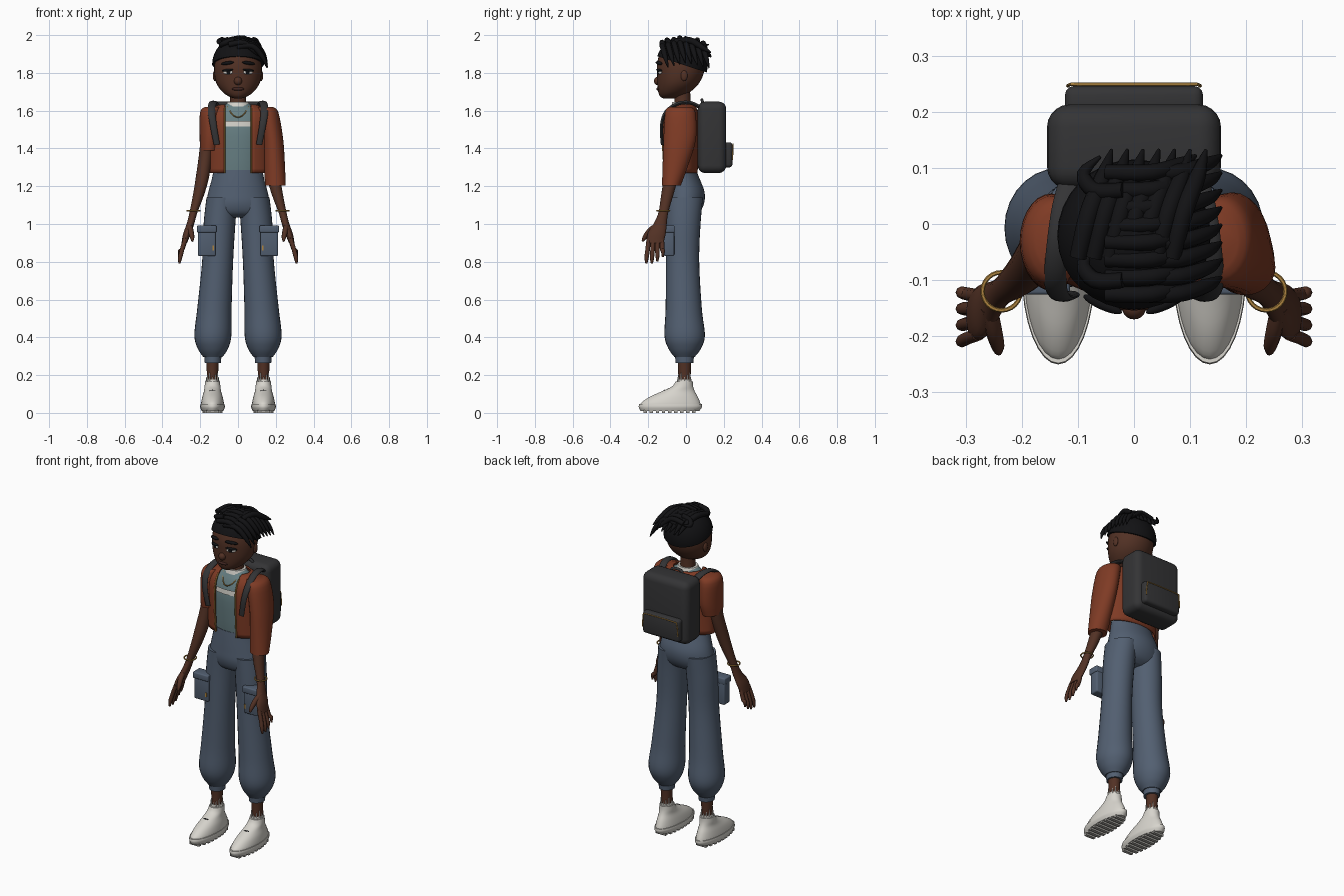
import bpy, bmesh, math, random
from mathutils import Vector, Matrix

random.seed(4)
COLORS = {
    "skin": (.085, .031, .018), "hair_black": (.006, .006, .007), "rust": (.21, .043, .018),
    "shirt_teal": (.14, .22, .235), "denim": (.085, .115, .165), "charcoal": (.034, .034, .036),
    "off_white": (.68, .66, .61), "gold": (.42, .23, .05), "sole_grey": (.42, .41, .38),
    "lip": (.05, .018, .014)}
MATS = {}
for k, c in COLORS.items():
    MATS[k] = bpy.data.materials.new(k)
    MATS[k].diffuse_color = (*c, 1)


def finish(bm, name, mat, angle=45):
    bmesh.ops.recalc_face_normals(bm, faces=bm.faces)
    me = bpy.data.meshes.new(name)
    bm.to_mesh(me)
    bm.free()
    me.materials.append(MATS[mat])
    me.shade_smooth()
    me.set_sharp_from_angle(angle=math.radians(angle))
    ob = bpy.data.objects.new(name, me)
    bpy.context.collection.objects.link(ob)
    return ob


def smooth(pts, k):
    """Catmull-Rom interpolation of number tuples."""
    out = []
    for i in range(len(pts) - 1):
        p0, p1, p2, p3 = pts[max(i - 1, 0)], pts[i], pts[i + 1], pts[min(i + 2, len(pts) - 1)]
        for j in range(k):
            t = j / k
            out.append(tuple(.5 * (2 * b + (c - a) * t + (2 * a - 5 * b + 4 * c - d) * t * t
                                   + (3 * b - a - 3 * c + d) * t ** 3)
                             for a, b, c, d in zip(p0, p1, p2, p3)))
    return out + [tuple(pts[-1])]


def skin_rings(bm, rings, closed=True, caps=True):
    vs = [[bm.verts.new(p) for p in r] for r in rings]
    n = len(vs[0])
    for a, b in zip(vs, vs[1:]):
        for i in range(n if closed else n - 1):
            j = (i + 1) % n
            bm.faces.new((a[i], a[j], b[j], b[i]))
    if closed and caps:
        bm.faces.new(vs[0])
        bm.faces.new(vs[-1])


def loft(name, rings, mat, n=28, k=4, gap=0, front=0, caps=True):
    """Stack of ellipses (z, cx, cy, rx, ry). gap: half width left open in front;
    front: half width of a strip kept in front only."""
    bm, out = bmesh.new(), []
    for z, cx, cy, rx, ry in smooth(rings, k):
        w = math.asin(min((gap or front) / rx, .9)) if gap or front else 0
        a0, a1 = (-w, w) if front else (w, 2 * math.pi - w)
        m = n - 1 if gap or front else n
        out.append([(cx + rx * math.sin(a0 + (a1 - a0) * i / m),
                     cy - ry * math.cos(a0 + (a1 - a0) * i / m), z) for i in range(n)])
    skin_rings(bm, out, not (gap or front), caps)
    return finish(bm, name, mat)


def tube(name, pts, mat, ref=(1, 0, 0), flat=1, n=8, k=4):
    """Tapered tube through (x, y, z, r); flat squashes it across ref."""
    p, bm, out = smooth(pts, k), bmesh.new(), []
    for i, q in enumerate(p):
        t = (Vector(p[min(i + 1, len(p) - 1)][:3]) - Vector(p[max(i - 1, 0)][:3])).normalized()
        u = Vector(ref)
        u = (u - t * u.dot(t)).normalized()
        v = t.cross(u)
        out.append([Vector(q[:3]) + q[3] * (u * math.cos(a) + v * flat * math.sin(a))
                    for a in (2 * math.pi * j / n for j in range(n))])
    skin_rings(bm, out)
    return finish(bm, name, mat, 60)


def ball(name, loc, size, mat, rz=0, ry=0):
    bm = bmesh.new()
    m = (Matrix.Translation(loc) @ Matrix.Rotation(rz, 4, 'Z') @ Matrix.Rotation(ry, 4, 'Y')
         @ Matrix.Diagonal((*size, 1)))
    bmesh.ops.create_uvsphere(bm, u_segments=20, v_segments=12, radius=1, matrix=m)
    return finish(bm, name, mat)


def box(name, lo, hi, mat, bevel=.01, seg=3):
    lo, hi, bm = Vector(lo), Vector(hi), bmesh.new()
    bmesh.ops.create_cube(bm, size=1, matrix=Matrix.Translation((lo + hi) / 2)
                          @ Matrix.Diagonal((*(hi - lo), 1)))
    if bevel:
        bmesh.ops.bevel(bm, geom=bm.edges[:], offset=bevel, segments=seg, profile=.5, affect='EDGES')
    return finish(bm, name, mat, 40)


# Head and neck
loft("head", [(1.665, 0, -.09, .02, .03), (1.676, 0, -.082, .05, .055), (1.70, 0, -.062, .083, .085),
              (1.74, 0, -.043, .112, .108), (1.79, 0, -.031, .125, .122), (1.85, 0, -.026, .124, .127),
              (1.91, 0, -.025, .106, .11), (1.95, 0, -.025, .07, .075), (1.965, 0, -.025, .02, .02)],
     "skin", 32)
loft("neck", [(1.60, 0, -.02, .055, .05), (1.64, 0, -.018, .043, .042), (1.72, 0, -.02, .042, .042)], "skin")

# Face
ball("nose", (0, -.15, 1.757), (.021, .02, .022), "skin")
ball("lips", (0, -.147, 1.715), (.032, .01, .009), "lip")
for s in (-1, 1):
    ball("ear", (s * .123, -.01, 1.785), (.01, .018, .028), "skin")
    ball("eye_white", (s * .053, -.14, 1.803), (.027, .008, .011), "off_white", s * .42)
    ball("iris", (s * .051, -.146, 1.804), (.013, .005, .011), "hair_black", s * .4)
    ball("eyelash", (s * .055, -.142, 1.814), (.033, .01, .007), "hair_black", s * .42, s * .1)
    ball("eyebrow", (s * .056, -.143, 1.852), (.038, .01, .009), "hair_black", s * .42, s * .12)

# Hair cap, trimmed by a plane that slopes down to the back
bm = bmesh.new()
bmesh.ops.create_uvsphere(bm, u_segments=32, v_segments=20, radius=1, matrix=Matrix.Translation(
    (0, -.022, 1.843)) @ Matrix.Diagonal((.137, .137, .145, 1)))
cut = bmesh.ops.bisect_plane(bm, geom=bm.verts[:] + bm.edges[:] + bm.faces[:], plane_co=(0, 0, 1.838),
                             plane_no=(0, .33, 1), clear_inner=True)
bmesh.ops.holes_fill(bm, edges=[e for e in bm.edges if e.is_boundary])
finish(bm, "hair_cap", "hair_black")

# Locs swept to the back and to one side
for i in range(7):
    x = -.07 + i * .028
    tube("back_loc", [(x - .03, -.06, 1.965, .015), (x - .01, .02, 1.972, .017),
                      (x + .015, .085, 1.935, .015), (x + .03, .132, 1.88 + random.uniform(0, .03), .003)],
         "hair_black")
for i in range(8):
    y = -.125 + i * .031
    top = 1.985 - abs(y + .025) * .25
    for dx, drop in ((0, .03), (.045, .09)):
        tube("side_loc", [(-.05 + dx, y, top - .01 - dx * .3, .014), (.03 + dx, y, top - dx * .4, .015),
                          (.085 + dx, y + .015, top - .03 - drop * .5, .013),
                          (.11 + dx, y + .03, top - .04 - drop, .003)], "hair_black", (0, 1, 0))
for y in (-.1, .06):
    tube("loose_loc", [(-.02, y, 1.975, .014), (-.07, y, 1.96, .015), (-.09, y + .03, 1.945, .012),
                       (-.06, y + .06, 1.95, .003)], "hair_black", (0, 0, 1))

# Shirt with pale chest band and collar
shirt = [(1.255, 0, -.025, .125, .072), (1.35, 0, -.03, .13, .078), (1.5, 0, -.033, .142, .082),
         (1.58, 0, -.025, .13, .072), (1.625, 0, -.02, .075, .055), (1.64, 0, -.02, .058, .05)]
loft("shirt", shirt, "shirt_teal")
loft("chest_band", [(1.515, 0, -.034, .143, .086), (1.545, 0, -.033, .14, .085)], "off_white", front=.07)
loft("shirt_collar", [(1.622, 0, -.02, .066, .058), (1.645, 0, -.02, .057, .052)], "off_white")
tube("necklace", [(-.055, -.06, 1.62, .003), (-.03, -.1, 1.58, .003), (0, -.112, 1.565, .003),
                  (.03, -.1, 1.58, .003), (.055, -.06, 1.62, .003)], "gold", (0, 0, 1))

# Open jacket
body = [(1.27, 0, -.03, .163, .088), (1.4, 0, -.033, .163, .094), (1.52, 0, -.033, .172, .095),
        (1.58, 0, -.028, .165, .088), (1.615, 0, -.022, .13, .074), (1.63, 0, -.02, .085, .065)]
jacket = loft("jacket_body", body, "rust", 36, gap=.068)
sol = jacket.modifiers.new("thickness", 'SOLIDIFY')
sol.thickness, sol.offset = .008, 0
loft("long_sleeve", [(1.62, .14, -.03, .045, .055), (1.59, .158, -.03, .056, .08),
                     (1.45, .183, -.033, .056, .086), (1.3, .193, -.058, .056, .066),
                     (1.205, .198, -.077, .054, .05)], "rust")
loft("short_sleeve", [(1.62, -.13, -.03, .045, .055), (1.59, -.146, -.03, .055, .08),
                      (1.47, -.147, -.033, .056, .086), (1.39, -.152, -.038, .049, .072)], "rust")
for s in (-1, 1):
    tube("jacket_trim", [(s * .069, cy - ry * math.sqrt(1 - min(.068 / rx, .9) ** 2) - .004, z, .004)
                         for z, _, cy, rx, ry in body[:5]], "gold")

for s in (-1, 1):
    # Arm, hand and bracelet
    loft("arm", [(1.6, s * .15, -.03, .036, .045), (1.4, s * .167, -.045, .036, .043),
                 (1.25, s * .188, -.078, .035, .038), (1.15, s * .21, -.1, .029, .032),
                 (1.06, s * .236, -.12, .021, .026), (1.0, s * .252, -.137, .02, .035),
                 (.95, s * .27, -.155, .02, .048), (.9, s * .284, -.163, .015, .044)], "skin", 20)
    for i in range(4):
        y = -.197 + i * .023
        tube("finger", [(s * .278, y, .92, .012), (s * .296, y - .006 + i * .003, .865, .012),
                        (s * .307, y - .012 + i * .006, .82 + .006 * i * (i - 1), .011),
                        (s * .31, y - .013 + i * .006, .79 + .006 * i * (i - 1), .005)], "skin")
    tube("thumb", [(s * .258, -.15, .995, .015), (s * .25, -.19, .965, .015),
                   (s * .243, -.218, .93, .012), (s * .241, -.23, .908, .005)], "skin")
    bm = bmesh.new()
    rings = [[(s * .236 + (.034 + .004 * math.cos(b)) * math.cos(a), -.12 + (.034 + .004 * math.cos(b))
               * math.sin(a), 1.07 + .004 * math.sin(b)) for b in (j * math.pi / 3 for j in range(6))]
             for a in (i * math.pi / 12 for i in range(25))]
    skin_rings(bm, rings, caps=False)
    finish(bm, "bracelet", "gold")

    # Trouser leg, cuff and cargo pocket
    loft("trouser_leg", [(1.14, s * .085, -.01, .082, .1), (1.0, s * .098, -.015, .084, .092),
                         (.8, s * .108, -.018, .082, .088), (.55, s * .125, -.012, .091, .096),
                         (.41, s * .133, -.007, .098, .107), (.34, s * .133, -.007, .08, .086),
                         (.295, s * .133, -.008, .05, .053)], "denim", k=5)
    loft("trouser_cuff", [(.265, s * .133, -.008, .043, .047), (.3, s * .133, -.008, .045, .05)], "denim")
    x0, x1 = sorted((s * .118, s * .213))
    box("cargo_pocket", (x0, -.118, .83), (x1, -.062, .985), "denim", .008)
    box("pocket_flap", (x0 - .004, -.126, .955), (x1 + .004, -.06, .992), "denim", .006)
    box("pocket_tab", (s * .13 - .004, -.122, .86), (s * .13 + .004, -.116, .885), "gold", 0)

    # Ankle, fringed sock and shoe
    X = s * .135
    loft("ankle", [(.1, X, -.01, .034, .038), (.2, X, -.008, .03, .033), (.29, X, -.008, .034, .037)], "skin")
    loft("sock", [(.12, X, -.01, .038, .042), (.178, X, -.009, .033, .036)], "off_white")
    for i in range(12):
        a = i * math.pi / 6
        px, py = X + .031 * math.cos(a), -.009 + .034 * math.sin(a)
        tube("sock_fringe", [(px, py, .165, .006), (px, py, .19 + .012 * (i % 3), .0015)], "off_white", n=6, k=1)
    loft("shoe_upper", [(.035, X, -.082, .061, .162), (.055, X, -.08, .06, .155), (.085, X, -.065, .054, .127),
                        (.115, X, -.04, .045, .086), (.14, X, -.018, .042, .056), (.165, X, -.01, .039, .046)],
         "off_white", 32)
    loft("shoe_sole", [(.01, X, -.085, .057, .155), (.03, X, -.083, .065, .167), (.046, X, -.082, .064, .166)],
         "off_white", 32)
    for i in range(9):
        y = -.215 + i * .032
        w = .054 * math.sqrt(1 - ((y + .085) / .16) ** 2)
        box("sole_tread", (X - w, y - .009, 0), (X + w, y + .009, .014), "sole_grey", 0)
    for y, z in ((-.14, .102), (-.115, .118)):
        tube("shoelace", [(X - .025, y + .006, z - .007, .004), (X, y, z, .005),
                          (X + .025, y + .006, z - .007, .004)], "charcoal", (0, 0, 1))

    # Backpack shoulder strap
    tube("shoulder_strap", [(s * .11, .085, 1.61, .021), (s * .125, .03, 1.64, .021), (s * .135, -.04, 1.638, .021),
                            (s * .14, -.105, 1.595, .02), (s * .13, -.13, 1.52, .018),
                            (s * .112, -.126, 1.42, .016)], "charcoal", flat=.45, n=12)

# Trouser seat
loft("trouser_seat", [(1.285, 0, -.025, .13, .078), (1.24, 0, -.018, .138, .09), (1.17, 0, -.008, .157, .106),
                      (1.11, 0, -.01, .168, .106), (1.06, 0, -.014, .165, .085), (1.035, 0, -.015, .12, .05)],
     "denim", 36)

# Backpack with outer pocket and gold zip
box("backpack", (-.155, .062, 1.27), (.155, .213, 1.648), "charcoal", .04, 5)
box("backpack_pocket", (-.123, .19, 1.3), (.123, .246, 1.432), "charcoal", .016)
tube("pocket_zip", [(-.118, .246, 1.34, .003), (-.112, .249, 1.41, .003), (-.09, .249, 1.422, .003),
                    (.09, .249, 1.422, .003), (.112, .249, 1.41, .003), (.118, .246, 1.34, .003)],
     "gold", (0, 1, 0))
tube("carry_handle", [(-.04, .09, 1.635, .008), (-.025, .085, 1.655, .008), (.025, .085, 1.655, .008),
                      (.04, .09, 1.635, .008)], "charcoal", (0, 1, 0))
